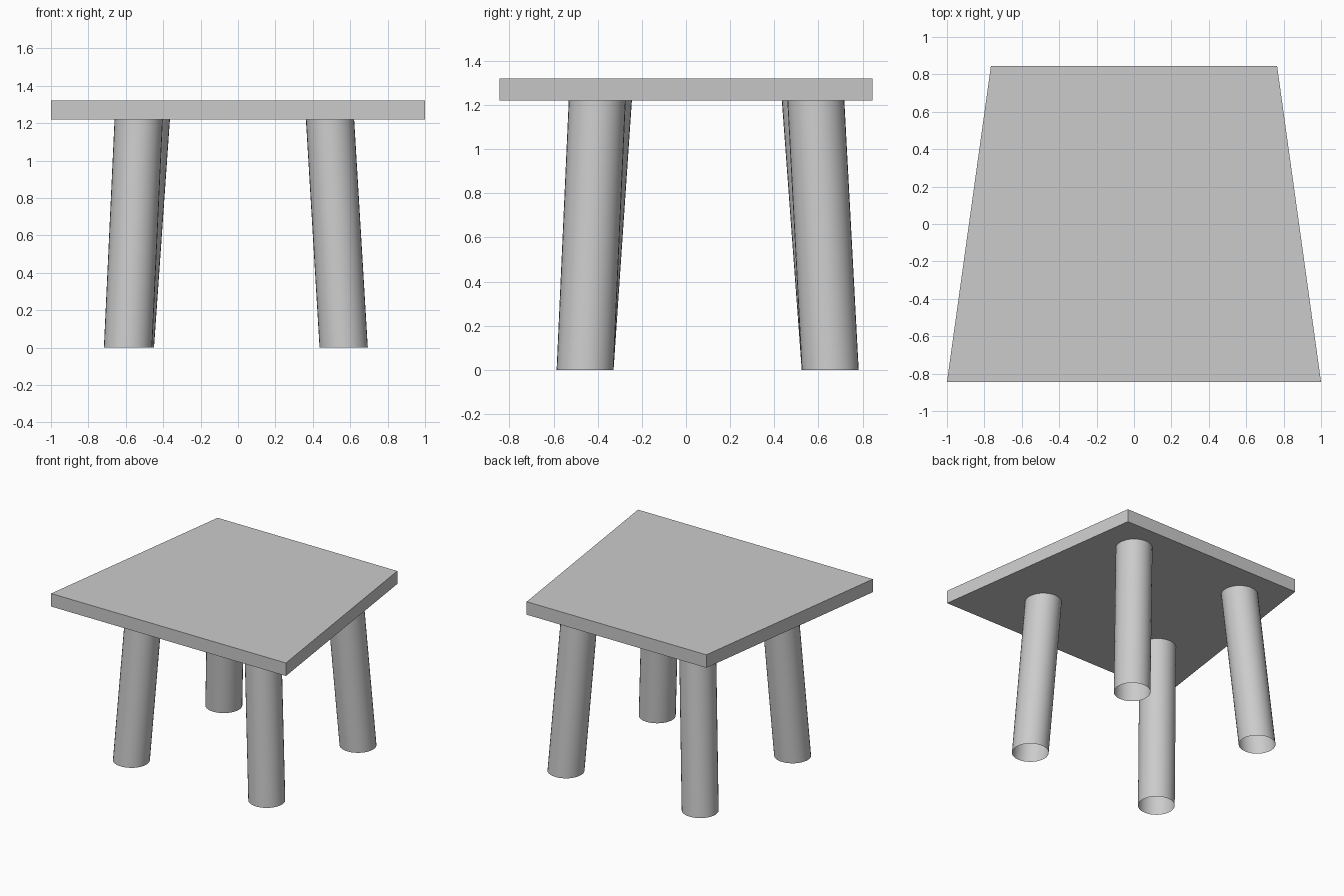
import bpy, bmesh, math
from mathutils import Vector

cube = bpy.data.objects.get("Cube")
if cube:
    bpy.data.objects.remove(cube, do_unlink=True)

SEAT_BOTTOM, SEAT_TOP = 1.22, 1.32
LEG_RADIUS, LEG_SIDES = 0.129, 32

grey = bpy.data.materials.new("plain grey")
grey.use_nodes = True
grey.diffuse_color = (0.6, 0.6, 0.6, 1)
grey.node_tree.nodes["Principled BSDF"].inputs["Base Color"].default_value = (0.6, 0.6, 0.6, 1)


def add_object(name, bm):
    mesh = bpy.data.meshes.new(name)
    bm.to_mesh(mesh)
    bm.free()
    mesh.materials.append(grey)
    obj = bpy.data.objects.new(name, mesh)
    bpy.context.collection.objects.link(obj)
    return obj


# Seat: a trapezoid slab, wider at the front
def add_seat(front_half, back_half, depth_half):
    bm = bmesh.new()
    outline = [(-front_half, -depth_half), (front_half, -depth_half),
               (back_half, depth_half), (-back_half, depth_half)]
    base = bm.faces.new([bm.verts.new((x, y, SEAT_BOTTOM)) for x, y in outline])
    grown = bmesh.ops.extrude_face_region(bm, geom=[base], use_keep_orig=True)["geom"]
    top = [v for v in grown if isinstance(v, bmesh.types.BMVert)]
    bmesh.ops.translate(bm, verts=top, vec=(0, 0, SEAT_TOP - SEAT_BOTTOM))
    bmesh.ops.recalc_face_normals(bm, faces=bm.faces)
    return add_object("seat", bm)


# Leg: a leaning tube with open ends
def add_leg(name, foot, head):
    bm = bmesh.new()
    bmesh.ops.create_cone(bm, cap_ends=False, segments=LEG_SIDES,
                          radius1=LEG_RADIUS, radius2=LEG_RADIUS, depth=SEAT_BOTTOM)
    for v in bm.verts:
        centre = foot if v.co.z < 0 else head
        v.co += Vector((*centre, SEAT_BOTTOM / 2))
    obj = add_object(name, bm)
    obj.data.shade_smooth()
    return obj


add_seat(1.0, 0.765, 0.845)

# Each leg splays outward by its own amount
for name, foot, head in [
    ("front_left_leg", (0.565, -0.457), (0.492, -0.402)),
    ("front_right_leg", (-0.588, -0.457), (-0.531, -0.374)),
    ("back_left_leg", (0.565, 0.653), (0.492, 0.588)),
    ("back_right_leg", (-0.578, 0.653), (-0.493, 0.563)),
]:
    add_leg(name, foot, head)
